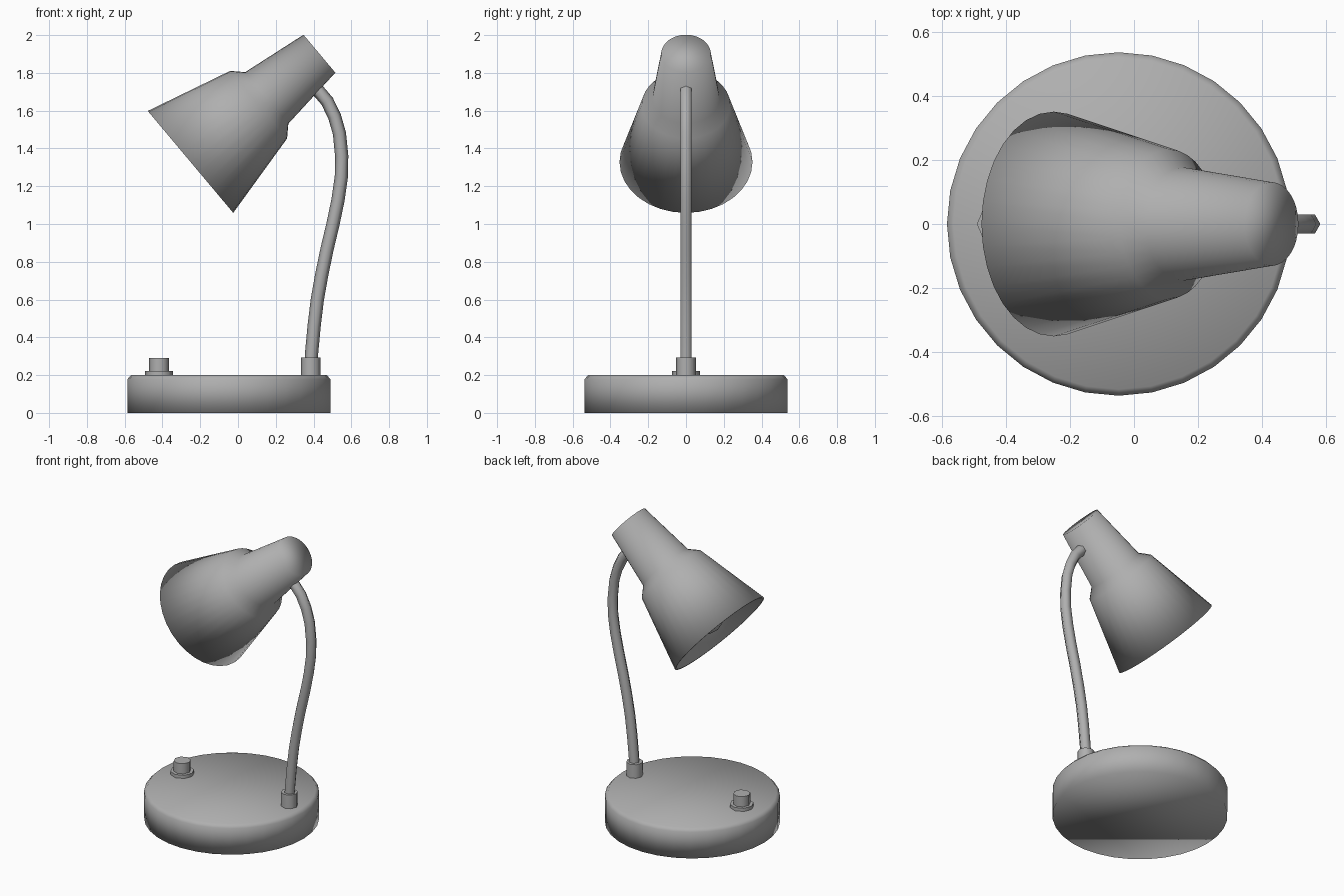
import bpy, bmesh, math
from mathutils import Vector, Matrix

if "Cube" in bpy.data.objects:
    bpy.data.objects.remove(bpy.data.objects["Cube"])

# One mid-grey finish for every part
grey = bpy.data.materials.new("dark_grey")
grey.diffuse_color = (0.43, 0.43, 0.43, 1)
grey.use_nodes = True
grey.node_tree.nodes["Principled BSDF"].inputs["Base Color"].default_value = grey.diffuse_color


def finish(name, bm, smooth_angle=None):
    bmesh.ops.remove_doubles(bm, verts=bm.verts, dist=1e-5)
    bmesh.ops.recalc_face_normals(bm, faces=bm.faces)
    mesh = bpy.data.meshes.new(name)
    bm.to_mesh(mesh)
    bm.free()
    mesh.materials.append(grey)
    ob = bpy.data.objects.new(name, mesh)
    bpy.context.collection.objects.link(ob)
    bpy.ops.object.select_all(action='DESELECT')
    ob.select_set(True)
    bpy.context.view_layer.objects.active = ob
    if smooth_angle is None:
        bpy.ops.object.shade_smooth()
    else:
        bpy.ops.object.shade_smooth_by_angle(angle=math.radians(smooth_angle))
    return ob


def skin(bm, rings):
    """Bridge rings of points and cap both ends."""
    vs = [[bm.verts.new(p) for p in ring] for ring in rings]
    n = len(vs[0])
    for a, b in zip(vs, vs[1:]):
        for i in range(n):
            j = (i + 1) % n
            bm.faces.new((a[i], a[j], b[j], b[i]))
    bm.faces.new(vs[0])
    bm.faces.new(vs[-1])


def lathe(name, profile, sides, matrix, smooth_angle=None):
    """Revolve (radius, height) points about local z."""
    bm = bmesh.new()
    skin(bm, [[matrix @ Vector((r * math.cos(2 * math.pi * i / sides),
                                r * math.sin(2 * math.pi * i / sides), h))
               for i in range(sides)] for r, h in profile])
    return finish(name, bm, smooth_angle)


def at(x, z):
    return Matrix.Translation((x, 0, z))


# Base disc with a small top chamfer
lathe("base", [(0.538, 0), (0.538, 0.178), (0.518, 0.2)], 32, at(-0.048, 0))

# Switch: nut and button
lathe("switch_nut", [(0.074, 0.19), (0.074, 0.222)], 8, at(-0.418, 0), 50)
lathe("switch_button", [(0.053, 0.21), (0.053, 0.291)], 8, at(-0.418, 0), 50)

# Collar holding the arm
lathe("arm_collar", [(0.052, 0.19), (0.052, 0.292)], 8, at(0.385, 0), 50)

# Curved arm: six-sided tube swept in the xz plane
path = [(0.385, 0.22), (0.39, 0.32), (0.403, 0.46), (0.42, 0.6), (0.443, 0.73),
        (0.472, 0.87), (0.503, 1.0), (0.53, 1.13), (0.547, 1.25), (0.549, 1.36),
        (0.537, 1.48), (0.511, 1.57), (0.472, 1.65), (0.425, 1.705), (0.385, 1.735)]
pts = [Vector((x, 0, z)) for x, z in path]
rings = []
for k, p in enumerate(pts):
    t = (pts[min(k + 1, len(pts) - 1)] - pts[max(k - 1, 0)]).normalized()
    side = Vector((t.z, 0, -t.x))
    rings.append([p + 0.035 * (math.cos(math.pi * i / 3) * side
                               + math.sin(math.pi * i / 3) * Vector((0, 1, 0)))
                  for i in range(6)])
bm = bmesh.new()
skin(bm, rings)
finish("arm", bm, 70)

# Tilted shade: thin-walled shell, open at the wide end
tilt = at(-0.25, 1.33) @ Matrix.Rotation(math.radians(50), 4, 'Y')
lathe("shade", [(0.119, 0.873), (0.166, 0.52), (0.221, 0.463), (0.338, -0.002),
                (0.352, -0.002), (0.234, 0.469), (0.178, 0.525), (0.131, 0.889)], 32, tilt)

# Bulb and its socket inside the shade
bulb = [(0.12 * math.sin(a), 0.145 - 0.12 * math.cos(a))
        for a in [math.radians(d) for d in (5, 25, 45, 65, 90, 115, 135)]]
lathe("bulb", bulb + [(0.06, 0.30), (0.055, 0.42)], 16, tilt, 60)
lathe("bulb_socket", [(0.07, 0.40), (0.07, 0.875)], 16, tilt, 40)
